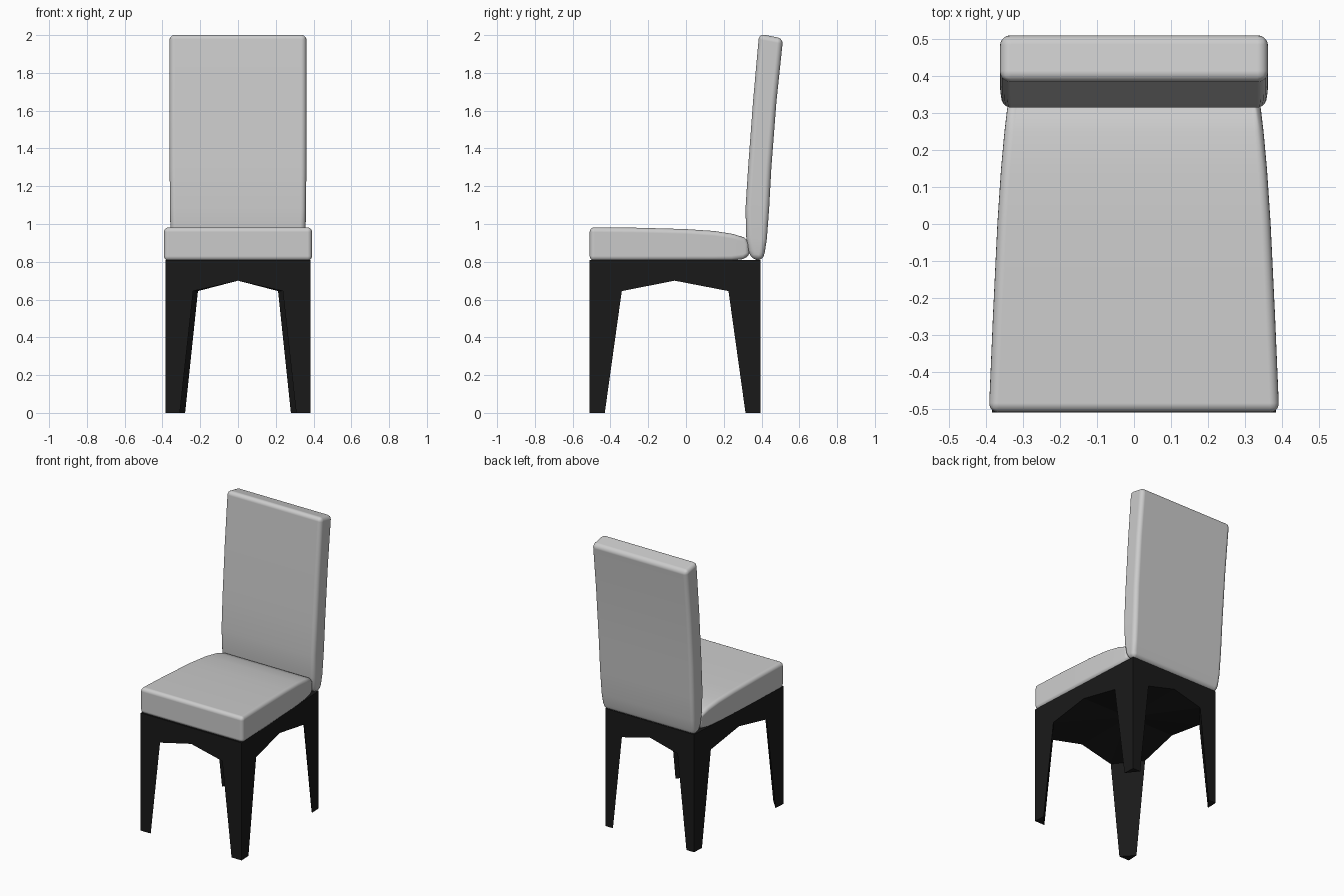
import bpy, bmesh

if "Cube" in bpy.data.objects:
    bpy.data.objects.remove(bpy.data.objects["Cube"])


def make_object(name, bm):
    bmesh.ops.remove_doubles(bm, verts=bm.verts, dist=1e-5)
    bmesh.ops.recalc_face_normals(bm, faces=bm.faces)
    mesh = bpy.data.meshes.new(name)
    bm.to_mesh(mesh)
    bm.free()
    obj = bpy.data.objects.new(name, mesh)
    bpy.context.collection.objects.link(obj)
    return obj


def cushion(name, stations, radius):
    """Each station: two (y, z) points on opposite faces and a half width."""
    bm = bmesh.new()
    rows = [[bm.verts.new(p) for p in ((-w, *a), (w, *a), (w, *b), (-w, *b))]
            for a, b, w in stations]
    for a, b in zip(rows, rows[1:]):
        for i in range(4):
            j = (i + 1) % 4
            bm.faces.new((a[i], a[j], b[j], b[i]))
    bm.faces.new(rows[0])
    bm.faces.new(rows[-1])
    obj = make_object(name, bm)
    obj.data.polygons.foreach_set("use_smooth", [True] * len(obj.data.polygons))
    bev = obj.modifiers.new("rounded_edges", 'BEVEL')
    bev.width = radius
    bev.segments = 5
    bev.limit_method = 'ANGLE'
    bev.angle_limit = 0.9
    bev.harden_normals = True


def leg_frame():
    """Four arched panels; legs are three-sided, joined by inner diagonal faces."""
    bm = bmesh.new()
    front, back, mid, arch = -0.51, 0.395, -0.06, 0.70
    wf, wb = 0.385, 0.338                 # half widths at front and back
    top, knee = 0.81, 0.645

    def face(*pts):
        bm.faces.new([bm.verts.new(p) for p in pts])

    def side_x(y):
        return wf + (wb - wf) * (y - front) / (back - front)

    face((-wf, front, top), (wf, front, top), (wb, back, top), (-wb, back, top))
    centre = (0, mid, arch)

    # Each end: (y, half width, inner x at foot and knee, inner y at foot and knee)
    for y, w, xf, xk, yf, yk in ((front, wf, 0.308, 0.237, -0.43, -0.34),
                                 (back, wb, 0.28, 0.212, 0.315, 0.225)):
        # Front or back panel
        half = [(w, y, top), (w, y, 0), (xf, y, 0), (xk, y, knee)]
        face(*half, (0, y, arch), *[(-p[0], p[1], p[2]) for p in reversed(half)])
        for s in (-1, 1):
            foot_x, foot_y = (s * xf, y, 0), (s * side_x(yf), yf, 0)
            knee_x, knee_y = (s * xk, y, knee), (s * side_x(yk), yk, knee)
            face((s * w, y, 0), foot_x, foot_y)               # foot
            face(foot_x, foot_y, knee_y, knee_x)              # inner leg face
            # Underside
            face(knee_x, knee_y, centre)
            face(knee_x, (0, y, arch), centre)
            face(knee_y, (s * side_x(mid), mid, arch), centre)
    # Side panels
    for s in (-1, 1):
        face(*[(s * side_x(y), y, z) for y, z in (
            (front, top), (front, 0), (-0.43, 0), (-0.34, knee), (mid, arch),
            (0.225, knee), (0.315, 0), (back, 0), (back, top))])
    return make_object("leg_frame", bm)


# Dark leg frame
frame = leg_frame()
black = bpy.data.materials.new("black_wood")
black.diffuse_color = (0.01, 0.01, 0.01, 1)
black.use_nodes = True
black.node_tree.nodes["Principled BSDF"].inputs["Base Color"].default_value = black.diffuse_color
frame.data.materials.append(black)

# Seat cushion: top and bottom points from front to back
cushion("seat", [
    ((-0.51, 0.983), (-0.51, 0.805), 0.393),
    ((-0.25, 0.980), (-0.25, 0.805), 0.382),
    ((0.00, 0.973), (0.00, 0.805), 0.370),
    ((0.15, 0.963), (0.15, 0.805), 0.360),
    ((0.25, 0.947), (0.24, 0.806), 0.351),
    ((0.31, 0.928), (0.30, 0.814), 0.344),
    ((0.339, 0.898), (0.338, 0.832), 0.338),
], 0.025)

# Backrest: front and rear points from top to bottom
cushion("backrest", [
    ((0.387, 2.007), (0.514, 1.982), 0.363),
    ((0.355, 1.65), (0.479, 1.65), 0.363),
    ((0.329, 1.30), (0.452, 1.30), 0.362),
    ((0.315, 1.08), (0.440, 1.08), 0.360),
    ((0.319, 0.93), (0.428, 0.92), 0.357),
    ((0.330, 0.86), (0.417, 0.85), 0.353),
    ((0.348, 0.813), (0.405, 0.806), 0.345),
], 0.036)
